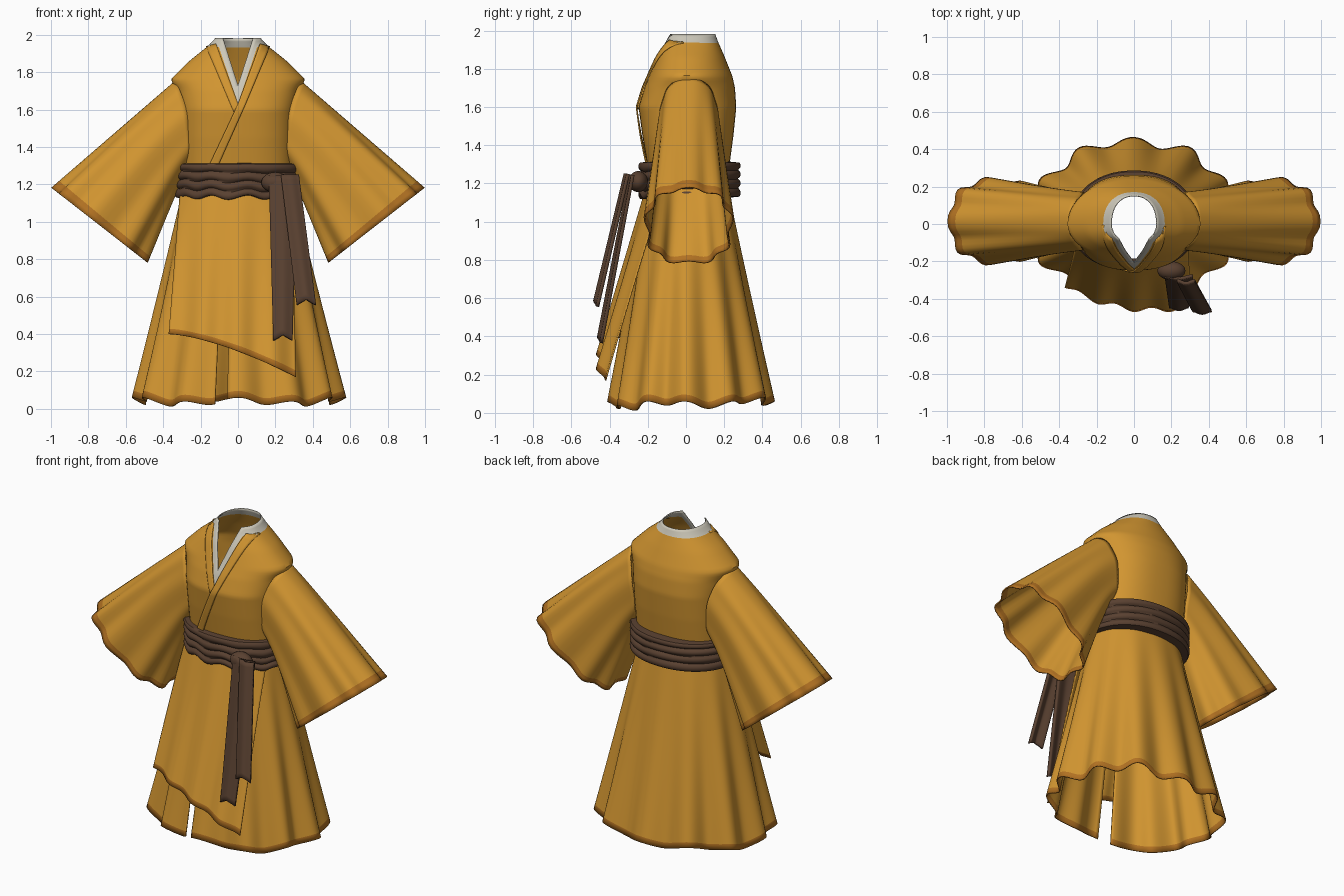
import bpy, bmesh
from math import sin, cos, pi, asin, copysign, sqrt

cube = bpy.data.objects.get("Cube")
if cube:
    bpy.data.objects.remove(cube)


def material(name, rgb):
    m = bpy.data.materials.new(name)
    m.use_nodes = True
    m.diffuse_color = (*rgb, 1)
    m.node_tree.nodes["Principled BSDF"].inputs["Base Color"].default_value = (*rgb, 1)
    return m


gold = material("gold_cloth", (0.64, 0.30, 0.03))
trim = material("orange_hem", (0.44, 0.165, 0.016))
brown = material("brown_sash", (0.10, 0.052, 0.03))
pale = material("pale_collar", (0.61, 0.58, 0.49))


def lerp(a, b, k):
    return a + (b - a) * k


def power(v, p):
    return copysign(abs(v) ** p, v)


def finish(obj, angle=0.8):
    bpy.ops.object.select_all(action="DESELECT")
    obj.select_set(True)
    bpy.context.view_layer.objects.active = obj
    bpy.ops.object.shade_smooth_by_angle(angle=angle)


def sheet(name, fn, nu, nv, mats, rule=None, thick=0.008):
    """Cloth grid from fn(u, v); rule(u, v) picks the face material."""
    bm = bmesh.new()
    rows = [[bm.verts.new(fn(i / nu, j / nv)) for i in range(nu + 1)] for j in range(nv + 1)]
    for j in range(nv):
        for i in range(nu):
            f = bm.faces.new((rows[j][i], rows[j][i + 1], rows[j + 1][i + 1], rows[j + 1][i]))
            if rule:
                f.material_index = rule((i + 0.5) / nu, (j + 0.5) / nv)
    bmesh.ops.remove_doubles(bm, verts=bm.verts, dist=0.0005)
    bmesh.ops.recalc_face_normals(bm, faces=bm.faces)
    mesh = bpy.data.meshes.new(name)
    bm.to_mesh(mesh)
    bm.free()
    for m in mats:
        mesh.materials.append(m)
    obj = bpy.data.objects.new(name, mesh)
    bpy.context.collection.objects.link(obj)
    finish(obj)
    if thick:
        mod = obj.modifiers.new("cloth_thickness", "SOLIDIFY")
        mod.thickness = thick
        mod.offset = 0


# Torso rings: height, half width, front depth, back depth, squareness
RINGS = [(1.15, 0.29, 0.195, 0.21, 0.85), (1.3, 0.295, 0.20, 0.225, 0.82),
         (1.45, 0.298, 0.225, 0.245, 0.8), (1.6, 0.305, 0.245, 0.26, 0.82),
         (1.7, 0.325, 0.215, 0.253, 0.9), (1.76, 0.357, 0.19, 0.24, 1.0),
         (1.86, 0.255, 0.15, 0.20, 0.95), (1.94, 0.155, 0.11, 0.165, 0.88),
         (1.98, 0.12, 0.10, 0.15, 0.88)]


def ring(z):
    for a, b in zip(RINGS, RINGS[1:]):
        if z <= b[0]:
            k = (z - a[0]) / (b[0] - a[0])
            return [lerp(p, q, k) for p, q in zip(a[1:], b[1:])]
    return RINGS[-1][1:]


def around(t, rx, front, back, p):
    c = cos(t)
    return rx * power(sin(t), p), -(front if c > 0 else back) * power(c, p)


def angle_at(w, rx, p):
    return asin(min(1, w / rx) ** (1 / p)) if w > 0 else 0


# Torso with V neck; the first and last columns and top rows are the collar
NU, NV, EDGE = 68, 54, 2 / 68


def torso(u, v):
    z = lerp(1.15, 1.98, v)
    rx, f, b, p = ring(z)
    t_out = angle_at(0.117 * (z - 1.63) / 0.35, rx, p)
    t_in = angle_at(0.08 * (z - 1.73) / 0.25, rx, p)
    k = min(u, 1 - u)
    if k < EDGE:
        t = lerp(t_in, t_out, k / EDGE)
        t = t if u < 0.5 else 2 * pi - t
    else:
        t = lerp(t_out, 2 * pi - t_out, (u - EDGE) / (1 - 2 * EDGE))
    return (*around(t, rx, f, b, p), z)


def collar_rule(u, v):
    return int(v > 0.945 or (min(u, 1 - u) < EDGE and v > 0.58))


sheet("robe_torso", torso, NU, NV, [gold, pale], collar_rule, 0.006)


# Crossed lapels lying on the chest
def lapel(side, length, lift):
    inner = [(0.117, 1.95), (0.0, 1.63), (-0.16, 1.29)]
    outer = [(0.17, 1.935), (0.037, 1.62), (-0.11, 1.29)]

    def along(pts, k):
        a, b, k = (pts[0], pts[1], k * 2) if k < 0.5 else (pts[1], pts[2], k * 2 - 1)
        return lerp(a[0], b[0], k), lerp(a[1], b[1], k)

    def fn(u, v):
        (xi, zi), (xo, zo) = along(inner, v * length), along(outer, v * length)
        x, z = lerp(xi, xo, u) * side, lerp(zi, zo, u)
        rx, f, _, p = ring(z)
        s = min(1, abs(x) / rx) ** (1 / p)
        return x, -f * (1 - s * s) ** (p / 2) - lift, z
    return fn


sheet("right_lapel", lapel(-1, 0.55, 0.006), 4, 20, [gold])
sheet("left_lapel", lapel(1, 1.0, 0.014), 4, 30, [gold])


# Wide sleeves with a trimmed cuff
def sleeve(side):
    def fn(u, v):
        a = 2 * pi * u
        top = (lerp(0.335, 0.995, v), lerp(1.75, 1.18, v))
        low = (lerp(0.28, 0.475, v), lerp(1.28, 0.775, v))
        fold = 1 + 0.045 * v * (cos(9 * a) - 1)
        h = 0.5 + 0.5 * power(cos(a), 0.85) * fold
        x = lerp(low[0], top[0], h) - 0.045 * sin(a) ** 2 * (1 - v) ** 6
        depth = lerp(0.15, 0.22, v) * (1 + (0.02 + 0.05 * v) * cos(9 * a))
        return side * x, 0.015 + depth * power(sin(a), 0.8), lerp(low[1], top[1], h)
    return fn


for side, label in ((1, "left"), (-1, "right")):
    sheet(label + "_sleeve", sleeve(side), 72, 32, [gold, trim], lambda u, v: int(v > 0.935))


# Skirt with twelve broad pleats and a narrow slit at the front
def skirt(u, v):
    gap = 0.065
    t = -0.155 + gap + u * (2 * pi - 2 * gap)
    grow = 1 + v * (0.055 * cos(12 * t) + 0.012 * cos(7 * t + 1))
    x, y = around(t, lerp(0.285, 0.54, v) * grow, lerp(0.195, 0.385, v) * grow,
                  lerp(0.21, 0.44, v) * grow, 0.95)
    hem = 0.045 - 0.012 * cos(t) + 0.015 * cos(12 * t) + 0.012 * cos(5 * t)
    return x, y, lerp(1.2, hem, v)


sheet("skirt", skirt, 192, 33, [gold, trim], lambda u, v: int(v > 0.965))


# Overlapping front panel with a slanted hem
def panel(u, v):
    z = lerp(1.2, 0.4 - 0.23 * u ** 1.5, v)
    q = (1.2 - z) / 1.2
    x = lerp(lerp(-0.305, -0.37, v), lerp(0.285, 0.31, v), u)
    y = -(0.20 + 0.34 * q) * sqrt(1 - (x / (0.33 + 0.37 * q)) ** 2)
    return x, y - 0.014 * v * cos(3.5 * 2 * pi * (u - 0.54)), z


sheet("front_panel", panel, 60, 30, [gold, trim], lambda u, v: int(v > 0.965))


# Wrapped sash made of four soft rolls
def sash(u, v):
    t = 2 * pi * u
    skew = v + 0.05 * sin(t + 0.6) * sin(pi * v)
    bump = -0.03 if v in (0, 1) else 0.014 + 0.02 * sqrt(abs(sin(4 * pi * skew)))
    x, y = around(t, 0.306 + bump, 0.215 + bump, 0.252 + bump, 0.92)
    scallop = 0.013 * sin(11 * t) * (1 - v) * max(0, cos(t))
    return x, y, lerp(1.125, 1.315, v) + scallop


sheet("sash", sash, 96, 32, [brown], None, 0)

# Knot
bpy.ops.mesh.primitive_uv_sphere_add(segments=24, ring_count=14, radius=1, location=(0.2, -0.25, 1.21))
knot = bpy.context.object
knot.name = "sash_knot"
knot.scale = (0.075, 0.05, 0.055)
knot.data.materials.append(brown)
finish(knot)


# Hanging sash tails, each given by corner positions and depths
def tail(top, low, z0, z1, y0, y1):
    def fn(u, v):
        x = lerp(lerp(top[0], low[0], v), lerp(top[1], low[1], v), u)
        z = lerp(z0, z1 + 0.03 * (1 - abs(2 * u - 1)), v)
        return x, lerp(y0, y1, v) + 0.007 * cos(2 * pi * u), z
    return fn


sheet("long_tail", tail((0.165, 0.315), (0.19, 0.29), 1.245, 0.365, -0.285, -0.45),
      12, 28, [brown], None, 0.018)
sheet("short_tail", tail((0.23, 0.325), (0.315, 0.415), 1.25, 0.555, -0.31, -0.47),
      12, 24, [brown], None, 0.018)
